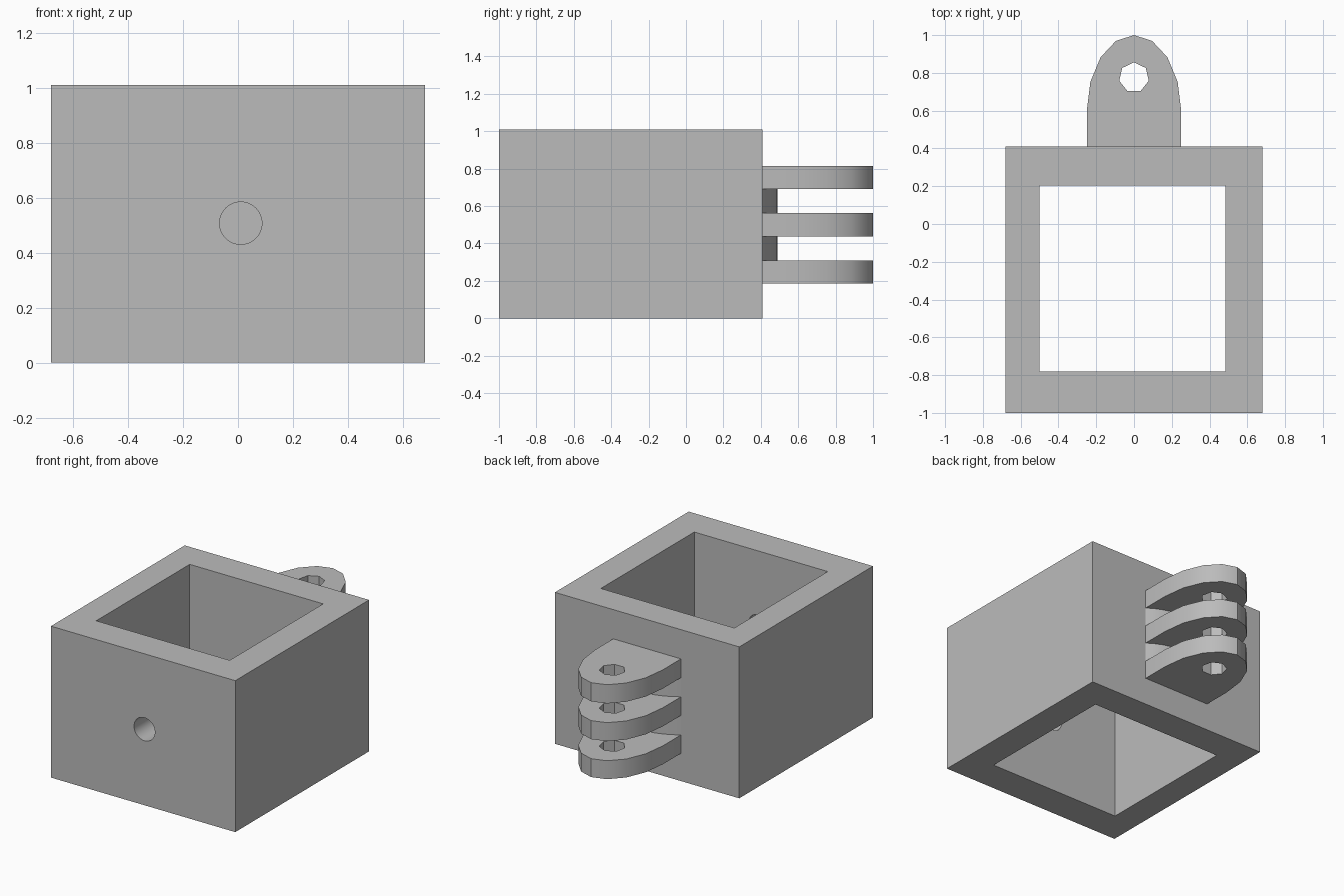
import bpy, bmesh, math

cube = bpy.data.objects.get("Cube")
if cube:
    bpy.data.objects.remove(cube, do_unlink=True)

grey = bpy.data.materials.new("plain_grey")
grey.use_nodes = True
colour = (0.5, 0.5, 0.5, 1)
grey.diffuse_color = colour
grey.node_tree.nodes["Principled BSDF"].inputs["Base Color"].default_value = colour


def prism(name, outline, low, high):
    """Extrude a flat xy outline between two heights."""
    bm = bmesh.new()
    base = bm.faces.new([bm.verts.new((x, y, low)) for x, y in outline])
    top = bmesh.ops.extrude_face_region(bm, geom=[base])["geom"]
    bmesh.ops.translate(bm, vec=(0, 0, high - low),
                        verts=[v for v in top if isinstance(v, bmesh.types.BMVert)])
    bmesh.ops.recalc_face_normals(bm, faces=bm.faces)
    mesh = bpy.data.meshes.new(name)
    bm.to_mesh(mesh)
    bm.free()
    mesh.materials.append(grey)
    obj = bpy.data.objects.new(name, mesh)
    bpy.context.collection.objects.link(obj)
    return obj


def rectangle(x0, x1, y0, y1):
    return [(x0, y0), (x1, y0), (x1, y1), (x0, y1)]


def arc(cx, cy, rx, ry, start, end, steps):
    """Points along an ellipse, angles in degrees, both ends included."""
    angles = [math.radians(start + (end - start) * i / steps) for i in range(steps + 1)]
    return [(cx + rx * math.cos(a), cy + ry * math.sin(a)) for a in angles]


def cut(obj, cutter):
    """Subtract the cutter, bake the result and drop the cutter."""
    mod = obj.modifiers.new("cut", "BOOLEAN")
    mod.operation, mod.solver, mod.object = "DIFFERENCE", "EXACT", cutter
    graph = bpy.context.evaluated_depsgraph_get()
    graph.update()
    mesh = bpy.data.meshes.new_from_object(obj.evaluated_get(graph))
    obj.modifiers.clear()
    obj.data = mesh
    bpy.data.objects.remove(cutter, do_unlink=True)


def smooth(obj):
    bpy.ops.object.select_all(action="DESELECT")
    obj.select_set(True)
    bpy.context.view_layer.objects.active = obj
    bpy.ops.object.shade_smooth_by_angle(angle=math.radians(30))


back = 0.41

# Open square sleeve with a round screw hole in the front wall
sleeve = prism("sleeve", rectangle(-0.68, 0.68, -1, back), 0, 1.01)
cut(sleeve, prism("cavity_cutter", rectangle(-0.5, 0.485, -0.78, 0.205), -0.2, 1.2))
screw = prism("screw_cutter", arc(0, 0, 0.077, 0.077, 0, 360, 48)[:-1], -0.2, 0.2)
screw.rotation_euler.x = math.pi / 2
screw.location = (0.01, -0.9, 0.507)
cut(sleeve, screw)
smooth(sleeve)

# Three rounded hinge prongs with seven-sided pin holes
prong_outline = [(-0.25, back), (0.25, back)] + arc(0, 0.6, 0.25, 0.4, 0, 180, 8)
pin_outline = arc(0, 0.776, 0.08, 0.08, 90, 450, 7)[:-1]
for name, low, high in (("lower_prong", 0.185, 0.308),
                        ("middle_prong", 0.438, 0.562),
                        ("upper_prong", 0.69, 0.815)):
    prong = prism(name, prong_outline, low, high)
    cut(prong, prism("pin_cutter", pin_outline, low - 0.1, high + 0.1))
    smooth(prong)

# Shallow bowed webs filling the root between the prongs
radius = (0.25 ** 2 + 0.08 ** 2) / (2 * 0.08)
half = math.degrees(math.asin(0.25 / radius))
web_outline = arc(0, back + 0.08 - radius, radius, radius, 90 - half, 90 + half, 10)
for name, low, high in (("lower_web", 0.308, 0.438), ("upper_web", 0.562, 0.69)):
    smooth(prism(name, web_outline, low, high))
